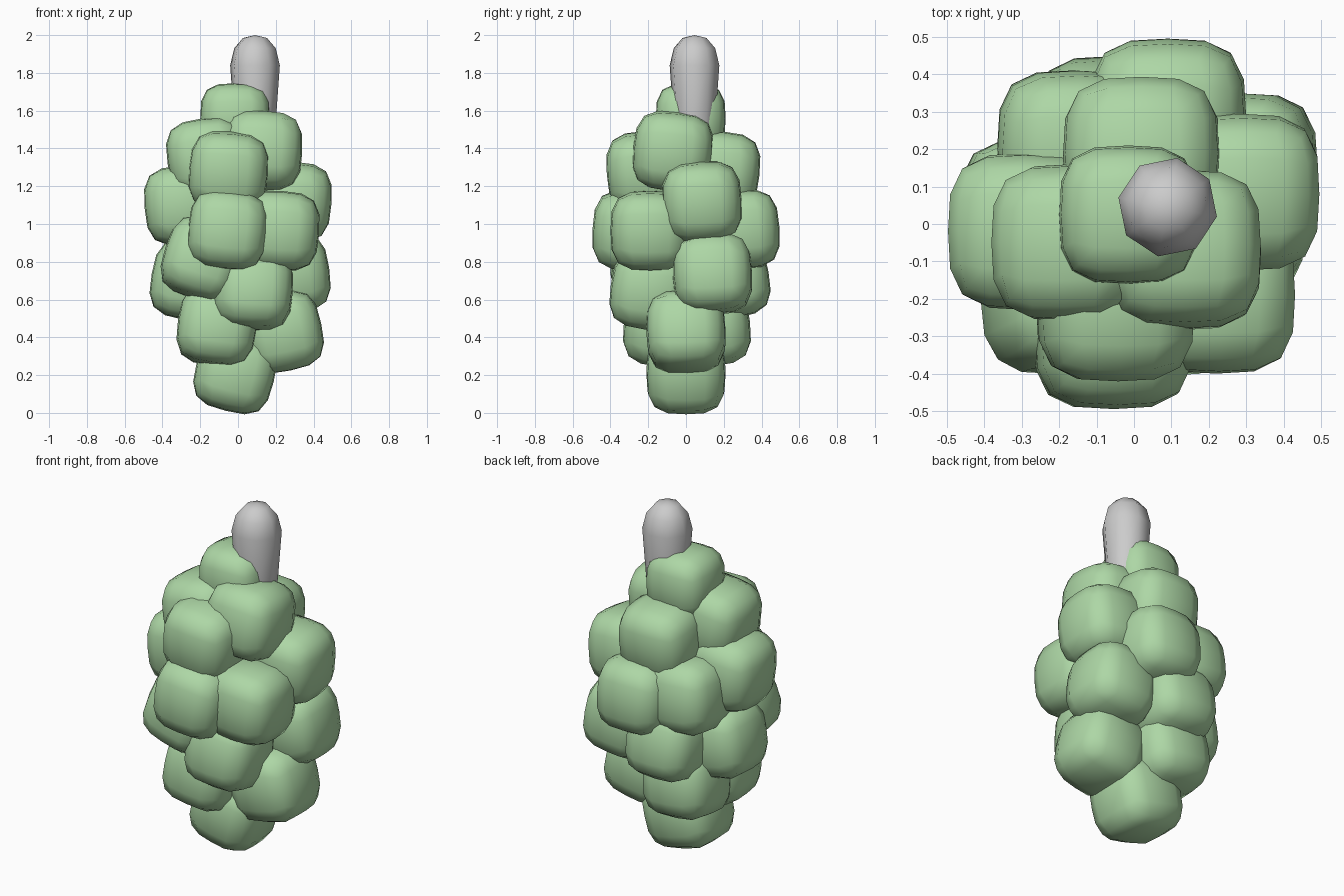
import bpy, bmesh, math
from mathutils import Vector, Euler

if "Cube" in bpy.data.objects:
    bpy.data.objects.remove(bpy.data.objects["Cube"])

green = bpy.data.materials.new("grape_green")
green.diffuse_color = (0.42, 0.68, 0.38, 1)
green.use_nodes = True
green.node_tree.nodes["Principled BSDF"].inputs["Base Color"].default_value = green.diffuse_color


def finish(name, bm, angle):
    bmesh.ops.recalc_face_normals(bm, faces=bm.faces)
    me = bpy.data.meshes.new(name)
    bm.to_mesh(me)
    bm.free()
    ob = bpy.data.objects.new(name, me)
    bpy.context.collection.objects.link(ob)
    bpy.ops.object.select_all(action='DESELECT')
    ob.select_set(True)
    bpy.context.view_layer.objects.active = ob
    bpy.ops.object.shade_smooth_by_angle(angle=math.radians(angle))
    return ob


# One grape: a subdivided cube rounded into a superellipsoid
def grape(name, centre, tilt_x, tilt_y, half=0.21, power=3.3):
    bm = bmesh.new()
    bmesh.ops.create_cube(bm, size=2)
    bmesh.ops.subdivide_edges(bm, edges=bm.edges[:], cuts=3, use_grid_fill=True)
    rot = Euler((math.radians(tilt_x), math.radians(tilt_y), 0)).to_matrix()
    for v in bm.verts:
        r = sum(abs(c) ** power for c in v.co) ** (1 / power)
        v.co = rot @ (v.co * half / r) + Vector(centre)
    finish(name, bm, 80).data.materials.append(green)


# Grapes: x, y, z, tilt about x, tilt about y
grapes = [
    (-0.015, 0.00, 0.215, 0, 14),    # bottom tip
    (-0.11, -0.12, 0.46, -6, 8),     # lower ring
    (0.235, 0.00, 0.43, 2, -12),
    (-0.10, 0.13, 0.46, 6, 5),
    (0.08, -0.19, 0.65, -8, 4),      # lower middle ring
    (0.275, 0.14, 0.735, 3, -8),
    (-0.06, 0.23, 0.71, 10, 0),
    (-0.25, 0.02, 0.70, 0, 10),
    (-0.185, -0.185, 0.81, -8, 18),
    (-0.055, -0.285, 0.965, -3, 6),  # widest ring
    (0.22, -0.19, 0.965, 0, 4),
    (0.09, 0.285, 0.97, 4, 0),
    (-0.155, 0.20, 1.00, 4, 4),
    (-0.285, -0.02, 1.10, 0, -5),
    (0.285, 0.085, 1.12, 3, 4),
    (-0.05, -0.21, 1.28, 4, 5),      # upper ring
    (0.13, -0.07, 1.385, -6, 3),
    (0.02, 0.18, 1.28, -6, 0),
    (-0.165, -0.05, 1.35, 0, -8),
]
for i, (x, y, z, tx, ty) in enumerate(grapes):
    grape(f"grape_{i + 1:02d}", (x, y, z), tx, ty)
grape("grape_top", (-0.015, 0.025, 1.56), 0, 0, half=0.185)

# Stem: eight-sided turned profile with a domed tip
profile = [(0.09, 1.30), (0.115, 1.58), (0.134, 1.84), (0.112, 1.93), (0.065, 1.985)]
bm = bmesh.new()
rings = []
for r, z in profile:
    ring = []
    for k in range(8):
        a = math.radians(-11 + 45 * k)
        ring.append(bm.verts.new((0.09 + r * math.cos(a), 0.045 + r * math.sin(a), z)))
    rings.append(ring)
for lo, hi in zip(rings, rings[1:]):
    for k in range(8):
        n = (k + 1) % 8
        bm.faces.new((lo[k], lo[n], hi[n], hi[k]))
bm.faces.new(rings[0][::-1])
tip = bm.verts.new((0.09, 0.045, 2.0))
for k in range(8):
    bm.faces.new((rings[-1][k], rings[-1][(k + 1) % 8], tip))
finish("stem", bm, 60)
